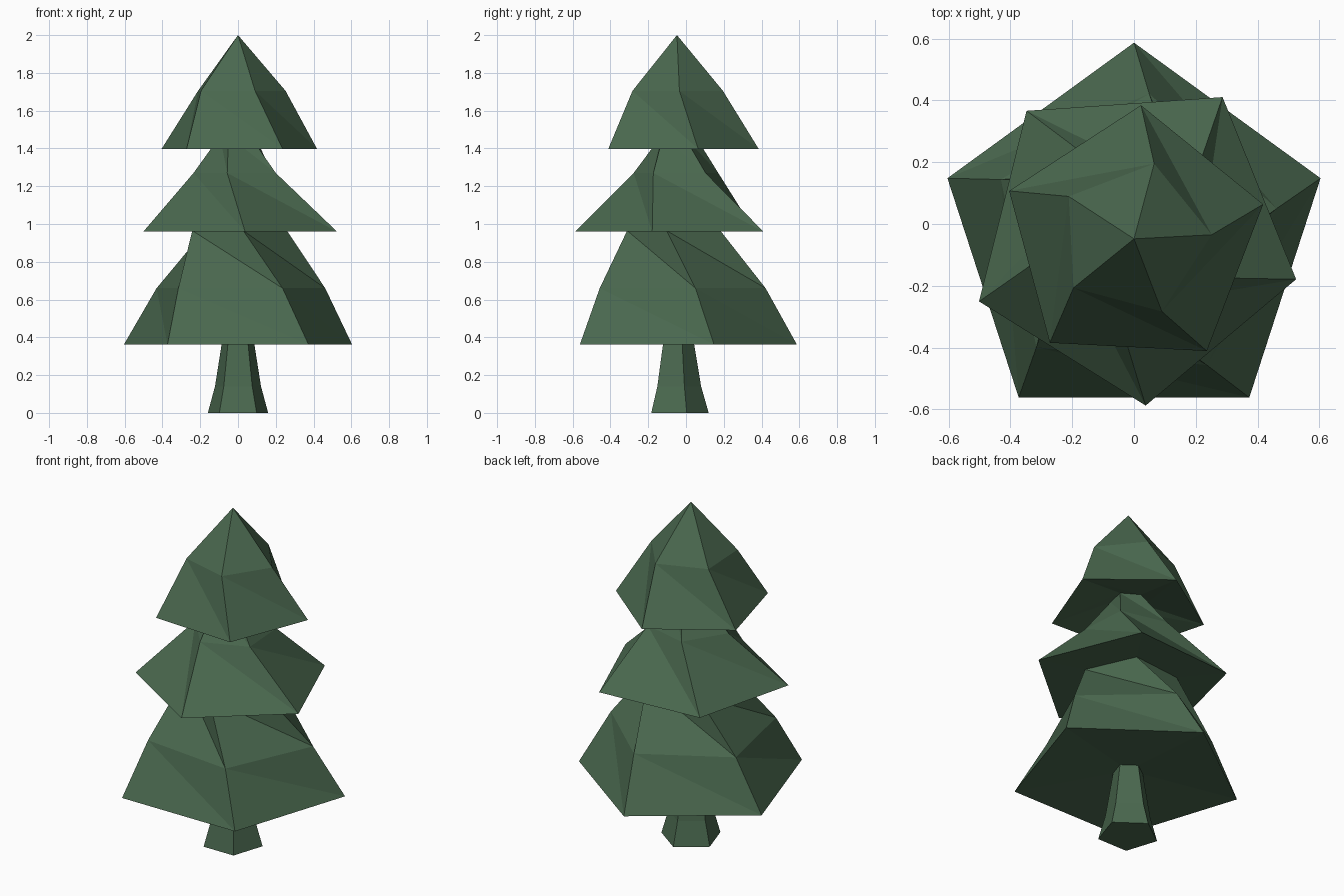
import bpy, bmesh, math

if "Cube" in bpy.data.objects:
    bpy.data.objects.remove(bpy.data.objects["Cube"])

SIDES = 5
CENTRE_Y = -0.048

green = bpy.data.materials.new("pine green")
green.diffuse_color = (0.068, 0.138, 0.077, 1)
green.use_nodes = True
green.node_tree.nodes["Principled BSDF"].inputs["Base Color"].default_value = green.diffuse_color


def twisted_tier(name, rings, apex=None, closed=False):
    """Stack five-sided rings (z, radius, twist in degrees), optionally closed below or pointed."""
    bm = bmesh.new()
    loops = []
    for z, r, twist in rings:
        loop = []
        for i in range(SIDES):
            a = math.radians(90 + twist + 360 * i / SIDES)
            loop.append(bm.verts.new((r * math.cos(a), CENTRE_Y + r * math.sin(a), z)))
        loops.append(loop)
    if closed:
        bm.faces.new(loops[0][::-1])
    for low, high in zip(loops, loops[1:]):
        for i in range(SIDES):
            j = (i + 1) % SIDES
            # Fold each twisted side inwards along its long diagonal
            bm.faces.new((low[i], low[j], high[i]))
            bm.faces.new((low[j], high[j], high[i]))
    if apex is not None:
        tip = bm.verts.new((0, CENTRE_Y, apex))
        for i in range(SIDES):
            bm.faces.new((loops[-1][i], loops[-1][(i + 1) % SIDES], tip))
    mesh = bpy.data.meshes.new(name)
    bm.to_mesh(mesh)
    bm.free()
    mesh.materials.append(green)
    obj = bpy.data.objects.new(name, mesh)
    bpy.context.collection.objects.link(obj)
    return obj


# Flared trunk
twisted_tier("trunk", [(0, 0.168, 0), (0.14, 0.128, 0), (0.40, 0.085, 0)], closed=True)

# Branch tiers: first ring is where the hollow underside meets the part below
twisted_tier("lower_branches", [(0.40, 0.085, 0), (0.362, 0.635, 0), (0.66, 0.472, -6),
                                (0.965, 0.265, -30)])
twisted_tier("middle_branches", [(0.965, 0.265, -30), (0.959, 0.541, -32), (1.27, 0.236, -50),
                                 (1.465, 0.098, -67)])
twisted_tier("top_branches", [(1.465, 0.098, 5), (1.398, 0.433, -3), (1.705, 0.252, -15)],
             apex=2.0)
